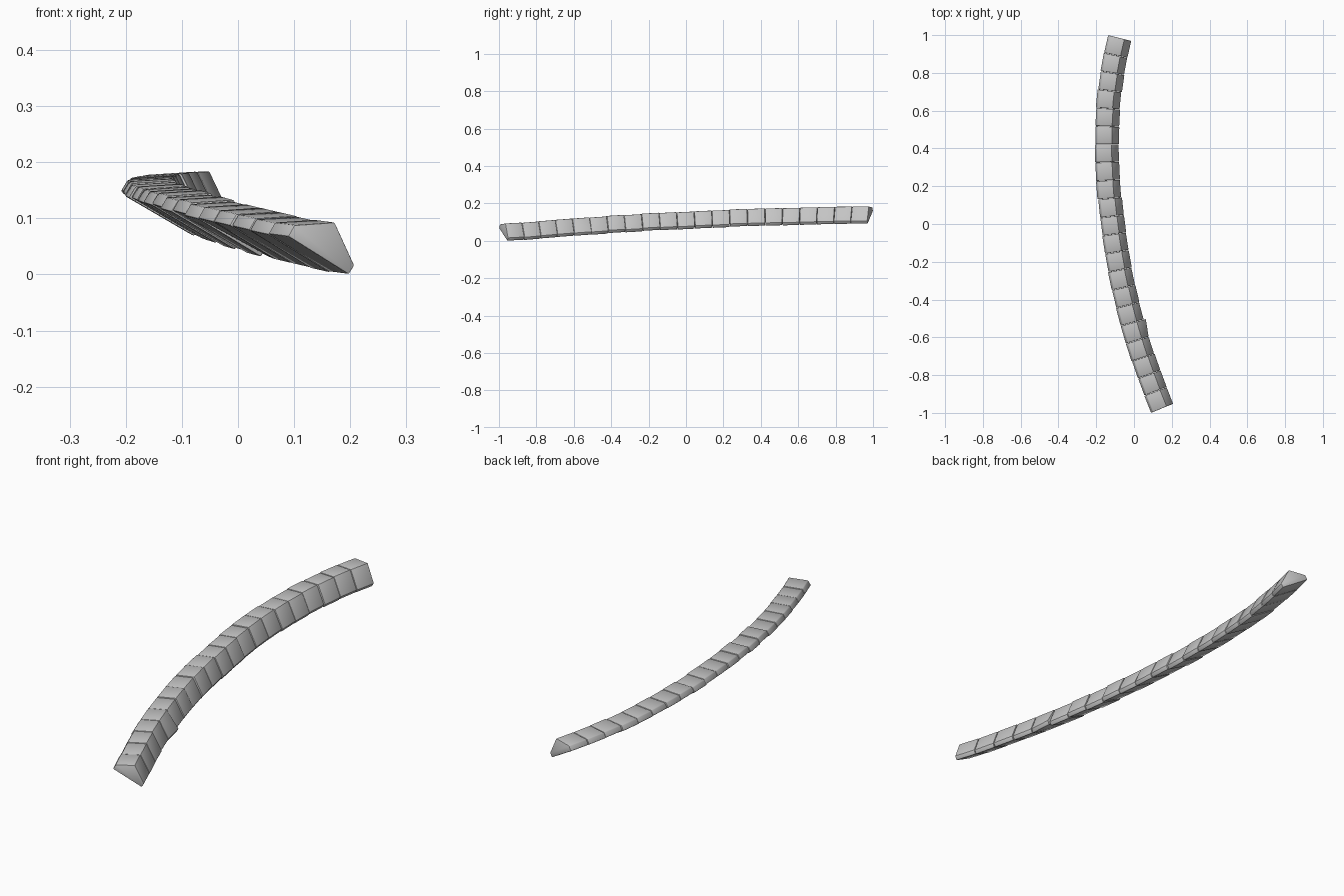
import bpy
import bmesh
import math
import random
from mathutils import Vector

random.seed(7)
cube = bpy.data.objects.get("Cube")
if cube:
    bpy.data.objects.remove(cube, do_unlink=True)

stone = bpy.data.materials.new("grey stone")
stone.use_nodes = True
grey = (0.55, 0.55, 0.55, 1)
stone.diffuse_color = grey
stone.node_tree.nodes["Principled BSDF"].inputs["Base Color"].default_value = grey

# Cross-section of a kerb stone: (distance across, height)
SECTION = [(0.0, 0.068), (0.012, 0.088), (0.09, 0.093), (0.128, 0.016), (0.117, 0.0)]
BLOCKS = 21
START, END = -1.0, 1.0


def bend(y):
    """Sideways position and slope of the outer edge of the kerb."""
    d = y - 0.45
    k = 0.141 if d < 0 else 0.228
    return -0.207 + k * d * d, 2 * k * d


def rise(y):
    return 0.064 + 0.047 * y - 0.02 * y * y


def stations(count):
    """Values of y that split the curve into equal lengths."""
    steps = 2000
    dy = (END - START) / steps
    lengths = [0.0]
    for s in range(steps):
        slope = bend(START + (s + 0.5) * dy)[1]
        lengths.append(lengths[-1] + math.hypot(1, slope) * dy)
    result, s = [], 0
    for i in range(count + 1):
        while s < steps and lengths[s] < lengths[-1] * i / count:
            s += 1
        result.append(START + s * dy)
    return result


def ring(y, shift, lift, bulge):
    """Section points placed square to the curve at y."""
    x, slope = bend(y)
    across = Vector((1, -slope, 0)).normalized()
    base = Vector((x, y, max(rise(y), 0)))
    return [base + across * (u + shift + (bulge if u > 0.1 else 0))
            + Vector((0, 0, h + lift)) for u, h in SECTION]


def make_block(index, y0, y1):
    inner = 0 < index < BLOCKS - 1
    wobble = 0.003 if inner else 0
    shift = random.uniform(-wobble, wobble)
    lift = random.uniform(-wobble, wobble) * 0.6
    bulge = 0.012 if index == 4 else 0
    gap = 0.001
    bm = bmesh.new()
    near = [bm.verts.new(p) for p in ring(y0 + (gap if index else 0), shift, lift, 0)]
    far = [bm.verts.new(p) for p in ring(y1 - (gap if index < BLOCKS - 1 else 0), shift, lift, bulge)]
    bm.faces.new(near)
    bm.faces.new(far)
    for a in range(len(SECTION)):
        b = (a + 1) % len(SECTION)
        bm.faces.new((near[a], near[b], far[b], far[a]))
    bmesh.ops.recalc_face_normals(bm, faces=bm.faces)
    # Worn edges
    bmesh.ops.bevel(bm, geom=bm.edges[:], offset=0.003, segments=2,
                    profile=0.5, affect='EDGES', clamp_overlap=True)
    mesh = bpy.data.meshes.new("kerb_stone")
    bm.to_mesh(mesh)
    bm.free()
    mesh.materials.append(stone)
    obj = bpy.data.objects.new(f"kerb_stone_{index + 1}", mesh)
    bpy.context.collection.objects.link(obj)
    return obj


# Curved row of stones
cuts = stations(BLOCKS)
row = [make_block(i, cuts[i], cuts[i + 1]) for i in range(BLOCKS)]

bpy.ops.object.select_all(action='DESELECT')
for obj in row:
    obj.select_set(True)
bpy.context.view_layer.objects.active = row[0]
bpy.ops.object.shade_smooth_by_angle(angle=math.radians(30))
